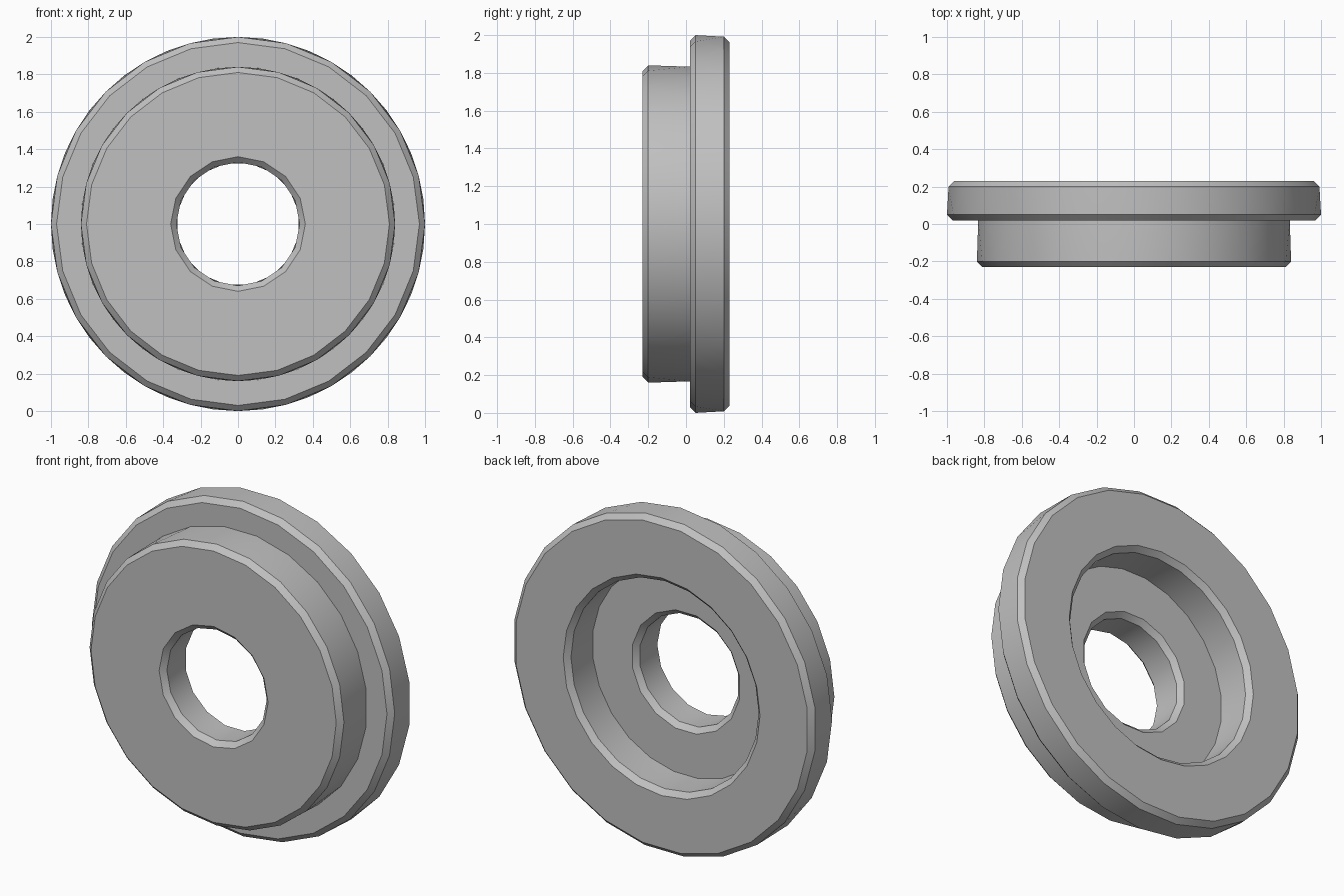
import bpy, bmesh
from math import sin, cos, tau

cube = bpy.data.objects.get("Cube")
if cube:
    bpy.data.objects.remove(cube, do_unlink=True)

GREY = (0.53, 0.53, 0.53, 1)
metal = bpy.data.materials.new("plain grey metal")
metal.use_nodes = True
metal.diffuse_color = GREY
metal.node_tree.nodes["Principled BSDF"].inputs["Base Color"].default_value = GREY

C = 0.03        # chamfer size
FRONT, STEP, FLOOR, BACK = -0.23, 0.02, 0.0, 0.23
HOLE, BORE, BOSS, FLANGE = 0.33, 0.62, 0.84, 1.0
WIDE, FINE = 24, 16

# Closed profile: radius, depth, sides, turn in fractions of one side
profile = [
    # front boss
    (HOLE + C, FRONT, FINE, 0), (BOSS - C, FRONT, WIDE, 0),
    (BOSS, FRONT + C, WIDE, 0), (BOSS, STEP, WIDE, 0.5),
    # flange
    (FLANGE - C, STEP, WIDE, 0), (FLANGE, STEP + C, WIDE, 0),
    (FLANGE, BACK - C, WIDE, 0.5), (FLANGE - C, BACK, WIDE, 0.5),
    # recess in the back
    (BORE + C, BACK, WIDE, 0), (BORE, BACK - C, WIDE, 0),
    (BORE, FLOOR, WIDE, 0.5),
    # through hole
    (HOLE + C, FLOOR, FINE, 0.5), (HOLE, FLOOR - C, FINE, 0.5),
    (HOLE, FRONT + C, FINE, 0),
]

bm = bmesh.new()


def ring(radius, depth, sides, turn):
    angles = [tau * (i + turn) / sides for i in range(sides)]
    verts = [bm.verts.new((radius * sin(a), depth, 1 + radius * cos(a))) for a in angles]
    return verts, turn


def join(first, second):
    """Fill between two rings, stepping along whichever lags in angle."""
    (a, ta), (b, tb) = first, second
    n, m = len(a), len(b)
    if n == m and ta == tb:
        for i in range(n):
            k = (i + 1) % n
            bm.faces.new((a[i], a[k], b[k], b[i]))
        return
    i = j = 0
    while i < n or j < m:
        if j >= m or (i < n and (i + 1 + ta) / n <= (j + 1 + tb) / m):
            bm.faces.new((a[i % n], a[(i + 1) % n], b[j % m]))
            i += 1
        else:
            bm.faces.new((a[i % n], b[(j + 1) % m], b[j % m]))
            j += 1


rings = [ring(*p) for p in profile]
for k in range(len(rings)):
    join(rings[k - 1], rings[k])
bmesh.ops.recalc_face_normals(bm, faces=bm.faces[:])

mesh = bpy.data.meshes.new("flanged_bushing")
bm.to_mesh(mesh)
bm.free()
mesh.materials.append(metal)
bushing = bpy.data.objects.new("flanged_bushing", mesh)
bpy.context.collection.objects.link(bushing)

bpy.ops.object.select_all(action="DESELECT")
bushing.select_set(True)
bpy.context.view_layer.objects.active = bushing
bpy.ops.object.shade_smooth_by_angle(angle=tau / 12)
